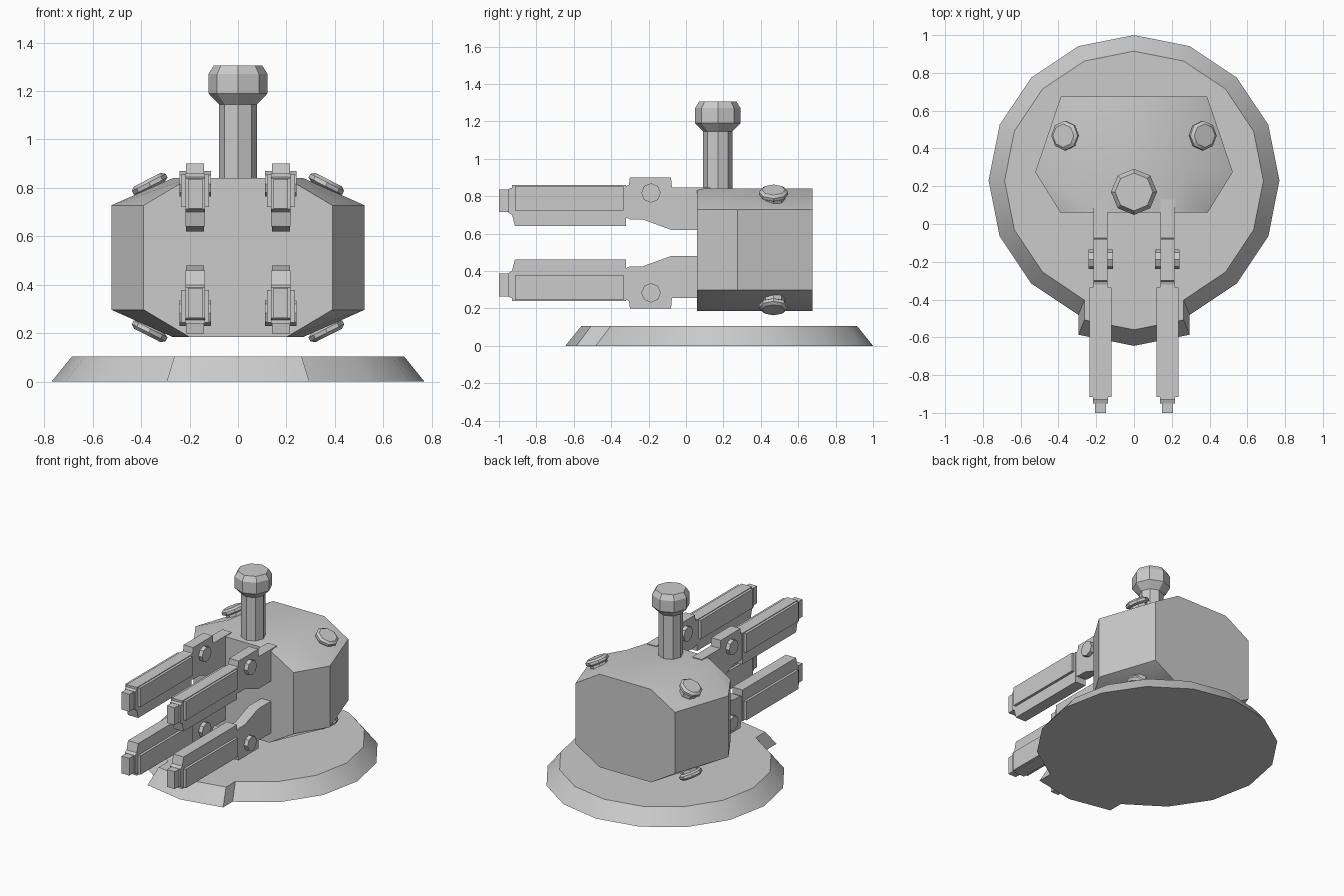
import bpy, bmesh, math
from mathutils import Matrix, Vector

cube = bpy.data.objects.get("Cube")
if cube:
    bpy.data.objects.remove(cube, do_unlink=True)

GREY = (0.6, 0.6, 0.6, 1.0)
grey = bpy.data.materials.new("plain_grey")
grey.use_nodes = True
grey.diffuse_color = GREY
grey.node_tree.nodes["Principled BSDF"].inputs["Base Color"].default_value = GREY


def loft(name, rings, matrix=Matrix()):
    """Skin a stack of matching rings and cap both ends."""
    bm = bmesh.new()
    loops = [[bm.verts.new(matrix @ Vector(p)) for p in ring] for ring in rings]
    n = len(loops[0])
    for low, high in zip(loops, loops[1:]):
        for i in range(n):
            j = (i + 1) % n
            bm.faces.new((low[i], low[j], high[j], high[i]))
    bm.faces.new(loops[0][::-1])
    bm.faces.new(loops[-1])
    bmesh.ops.recalc_face_normals(bm, faces=bm.faces)
    mesh = bpy.data.meshes.new(name)
    bm.to_mesh(mesh)
    bm.free()
    mesh.materials.append(grey)
    obj = bpy.data.objects.new(name, mesh)
    bpy.context.collection.objects.link(obj)
    bpy.ops.object.select_all(action="DESELECT")
    obj.select_set(True)
    bpy.context.view_layer.objects.active = obj
    bpy.ops.object.shade_smooth_by_angle(angle=math.radians(30))
    return obj


def circle(radius, z, sides=8):
    steps = [math.tau * i / sides for i in range(sides)]
    return [(radius * math.cos(a), radius * math.sin(a), z) for a in steps]


def turned(name, profile, matrix):
    """Faceted turned part from (radius, height) pairs."""
    return loft(name, [circle(r, z) for r, z in profile], matrix)


def plate(name, outline, x, half):
    """Side outline in (y, z) given thickness across x."""
    return loft(name, [[(x + s * half, y, z) for y, z in outline] for s in (-1, 1)])


# Base disc: the front facets are pushed forward into a short prow
def base_ring(radius, z):
    ring = []
    for i, (x, y, _) in enumerate(circle(radius, z, 16)):
        point, pushed = (x, y + 0.23, z), (x, y + 0.125, z)
        ring += {11: [point, pushed], 12: [pushed], 13: [pushed, point]}.get(i, [point])
    return ring


loft("base_disc", [base_ring(0.77, 0), base_ring(0.685, 0.105)])


# Turret body: chamfered section, widest behind the front face
def body_ring(y, scale):
    quarter = [(0.523, 0.728), (0.27, 0.84)]
    right = [(x, 1.025 - z) for x, z in quarter[::-1]] + quarter
    left = [(-x, z) for x, z in right[::-1]]
    return [(x * scale, y, z) for x, z in right + left]


loft("turret_body", [body_ring(0.06, 0.745), body_ring(0.275, 1), body_ring(0.675, 0.74)])

# Mast with a faceted knob
turned("mast", [(0.078, 0.78), (0.078, 1.145), (0.122, 1.19), (0.122, 1.27), (0.1, 1.305)],
       Matrix.Translation((0, 0.17, 0)))

# Caps on the four sloping shoulders
CAP = [(0.06, -0.02), (0.06, 0.02), (0.078, 0.03), (0.078, 0.047), (0.062, 0.06)]
for side, side_name in ((1, "left"), (-1, "right")):
    for up, level in ((1, "upper"), (-1, "lower")):
        tilt = math.radians(27 if up > 0 else 153) * side
        spot = Matrix.Translation((side * 0.347, 0.468, 0.5125 + up * 0.268))
        turned(f"{side_name}_{level}_cap", CAP, spot @ Matrix.Rotation(tilt, 4, "Y"))

# Gun outlines for the upper pair
BRACKET = [(0.13, 0.845), (-0.075, 0.845), (-0.08, 0.9), (-0.3, 0.9), (-0.305, 0.86),
           (-0.33, 0.85), (-0.33, 0.69), (-0.3, 0.675), (-0.23, 0.675), (-0.08, 0.62),
           (0.1, 0.62), (0.1, 0.83), (0.13, 0.83)]
BARREL = [(-0.32, 0.86), (-0.93, 0.86), (-0.93, 0.845), (-0.95, 0.838), (-0.95, 0.712),
          (-0.93, 0.7), (-0.915, 0.64), (-0.32, 0.64)]
SLEEVE = [(-0.335, 0.855), (-0.915, 0.855), (-0.915, 0.722), (-0.335, 0.722)]
MUZZLE = [(-0.94, 0.836), (-1, 0.836), (-1, 0.714), (-0.94, 0.714)]
PARTS = (("bracket", BRACKET, 0.037), ("barrel", BARREL, 0.04),
         ("sleeve", SLEEVE, 0.058), ("muzzle", MUZZLE, 0.03))

# Four guns, the lower pair mirrored in height
for side, side_name in ((1, "left"), (-1, "right")):
    for up, level in ((1, "upper"), (-1, "lower")):
        x = side * 0.177
        gun = f"{side_name}_{level}"
        for part, outline, half in PARTS:
            mirrored = [(y, 0.55 + up * (z - 0.55)) for y, z in outline]
            plate(f"{gun}_{part}", mirrored, x, half)
        pivot = Matrix.Translation((x, -0.187, 0.55 + up * 0.267))
        turned(f"{gun}_pivot_pin", [(0.052, -0.065), (0.052, 0.065)],
               pivot @ Matrix.Rotation(math.pi / 2, 4, "Y"))
